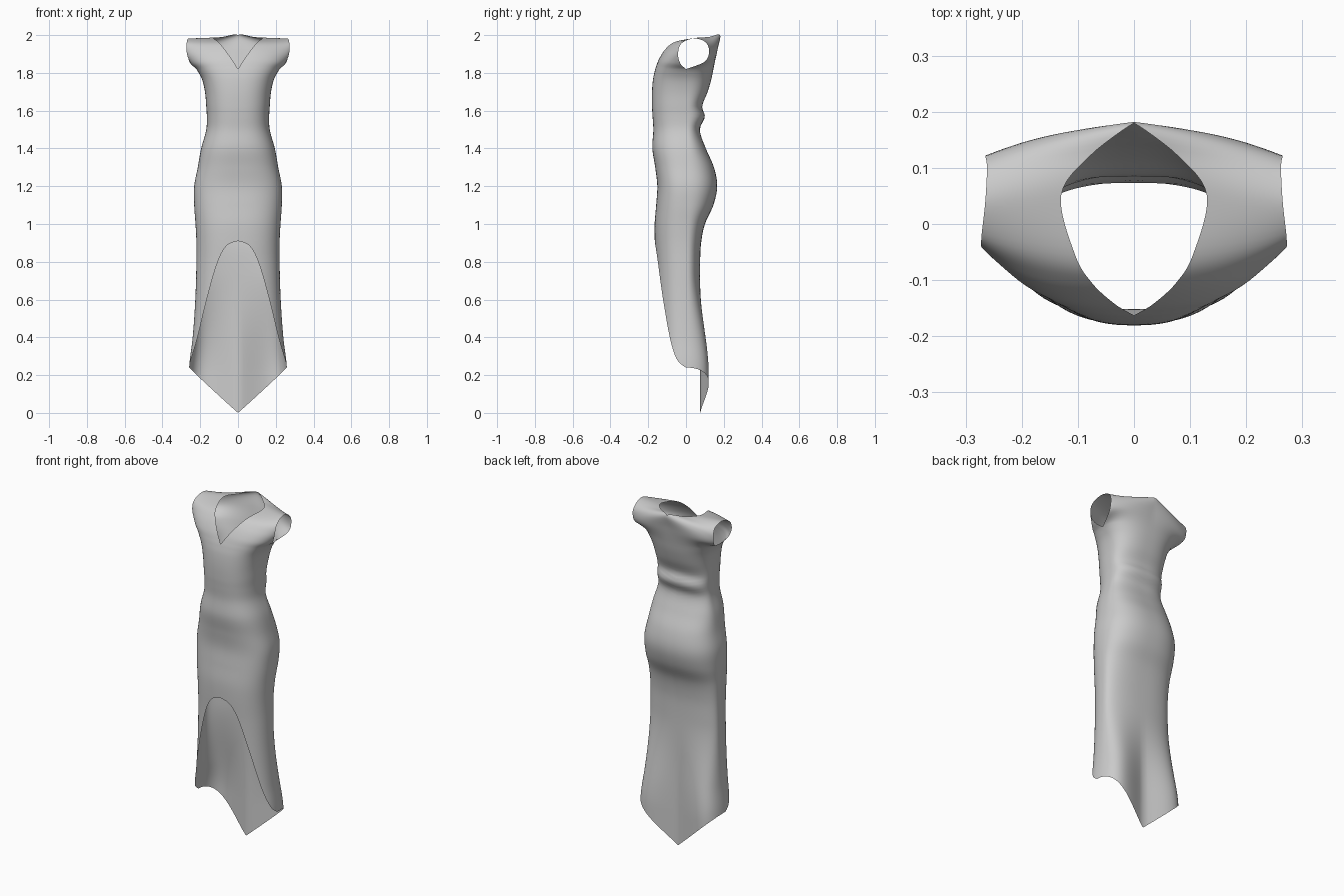
import bpy, bmesh
from math import sin, cos, pi
from mathutils import Vector

if "Cube" in bpy.data.objects:
    bpy.data.objects.remove(bpy.data.objects["Cube"])

# z, half width, front y, back y of the body
BODY = [(0.0, .27, -.15, .075), (.25, .258, -.15, .075), (.4, .24, -.15, .075), (.6, .226, -.155, .075),
        (.8, .22, -.16, .075), (.9, .22, -.165, .08), (1.0, .225, -.166, .10), (1.1, .232, -.158, .145),
        (1.2, .232, -.152, .165), (1.3, .213, -.163, .148), (1.4, .195, -.178, .105), (1.5, .168, -.173, .073),
        (1.57, .165, -.177, .1), (1.62, .168, -.18, .085), (1.7, .175, -.18, .115), (1.77, .192, -.174, .135),
        (1.82, .22, -.163, .145)]
# angle from front centre, height of the lower edge along the front slit
SLIT = [(0, .91), (.2, .885), (.4, .81), (.745, .6), (1.05, .4), (1.3, .29), (pi / 2, .24)]
# station, neck edge point, arm edge point, front bulge, back bulge
YOKE = [(0, 0, -.163, 1.82, .22, 0, 1.82, 1, 0), (1, .035, -.142, 1.875, .25, -.03, 1.85, .7, 0),
        (2, .075, -.105, 1.93, .27, -.042, 1.9, .35, 0), (3, .105, -.055, 1.965, .272, -.025, 1.955, .1, 0),
        (4, .13, .05, 1.985, .265, .04, 1.982, 0, 0), (5, .08, .12, 1.99, .262, .1, 1.965, 0, 0),
        (6, 0, .18, 2.0, .265, .122, 1.92, 0, .1), (7, 0, .165, 1.92, .258, .1, 1.86, 0, .5),
        (8, 0, .145, 1.82, .22, 0, 1.82, 0, 1)]
N, ROWS, STEPS = 24, 90, 48


def spline(table, t):
    """Smooth curve through table rows keyed on the first column."""
    n = len(table) - 1
    i = 0
    while i < n - 1 and t > table[i + 1][0]:
        i += 1

    def slope(j, c):
        a, b = table[max(j - 1, 0)], table[min(j + 1, n)]
        return (b[c] - a[c]) / (b[0] - a[0])
    a, b = table[i], table[i + 1]
    h = b[0] - a[0]
    s = (t - a[0]) / h
    return [(2*s**3 - 3*s*s + 1) * a[c] + (s**3 - 2*s*s + s) * h * slope(i, c)
            + (3*s*s - 2*s**3) * b[c] + (s**3 - s*s) * h * slope(i + 1, c) for c in range(1, len(a))]


def body_point(z, th):
    w, yf, yb = spline(BODY, z)
    x = w * max(sin(th), 0) ** .8
    c = cos(th)
    y = yf * c ** .8 if c > 0 else yb * (-c) ** .8
    if c < 0:  # train flares out to the rear on both sides of the centre crease
        k = min(max((.75 - z) / .55, 0), 1)
        y += .06 * k * k * (3 - 2 * k) * sin(2 * (pi - th))
    return Vector((x if 1e-6 < th < pi - 1e-6 else 0, y, z))


def yoke_point(s, u):
    v = spline(YOKE, s)
    neck, arm = Vector(v[0:3]), Vector(v[3:6])
    neck.x = max(neck.x, 0)
    p = neck.lerp(arm, u)
    for weight, start, row in ((v[6], 0, YOKE[0]), (v[7], pi, YOKE[-1])):
        th = u * pi / 2 if start == 0 else pi - u * pi / 2
        p += weight * (body_point(1.82, th) - Vector(row[1:4]).lerp(Vector(row[4:7]), u))
    return p


def add_grid(bm, rows):
    vs = [[bm.verts.new(p) for p in r] for r in rows]
    for a, b in zip(vs, vs[1:]):
        for i in range(len(a) - 1):
            bm.faces.new((a[i], b[i], b[i + 1], a[i + 1]))


def hem(th):
    return spline(SLIT, th)[0] if th <= pi / 2 else .24 * max(sin(th), 0) ** .8


bm = bmesh.new()
# skirt and torso, half of the body from front centre to back centre
angles = [pi * i / (2 * N) for i in range(2 * N + 1)]
add_grid(bm, [[body_point(1.82 + (hem(a) - 1.82) * j / ROWS, a) for a in angles] for j in range(ROWS + 1)])
# yoke running from the chest over the shoulder to the back
add_grid(bm, [[yoke_point(8 * j / STEPS, i / N) for i in range(N + 1)] for j in range(STEPS + 1)])
bmesh.ops.remove_doubles(bm, verts=bm.verts[:], dist=.0008)
# mirror to the other side
bmesh.ops.mirror(bm, geom=bm.verts[:] + bm.edges[:] + bm.faces[:], axis='X', merge_dist=.0005)
bmesh.ops.recalc_face_normals(bm, faces=bm.faces[:])
mesh = bpy.data.meshes.new("dress")
bm.to_mesh(mesh)
bm.free()
dress = bpy.data.objects.new("dress", mesh)
bpy.context.collection.objects.link(dress)
for p in mesh.polygons:
    p.use_smooth = True
